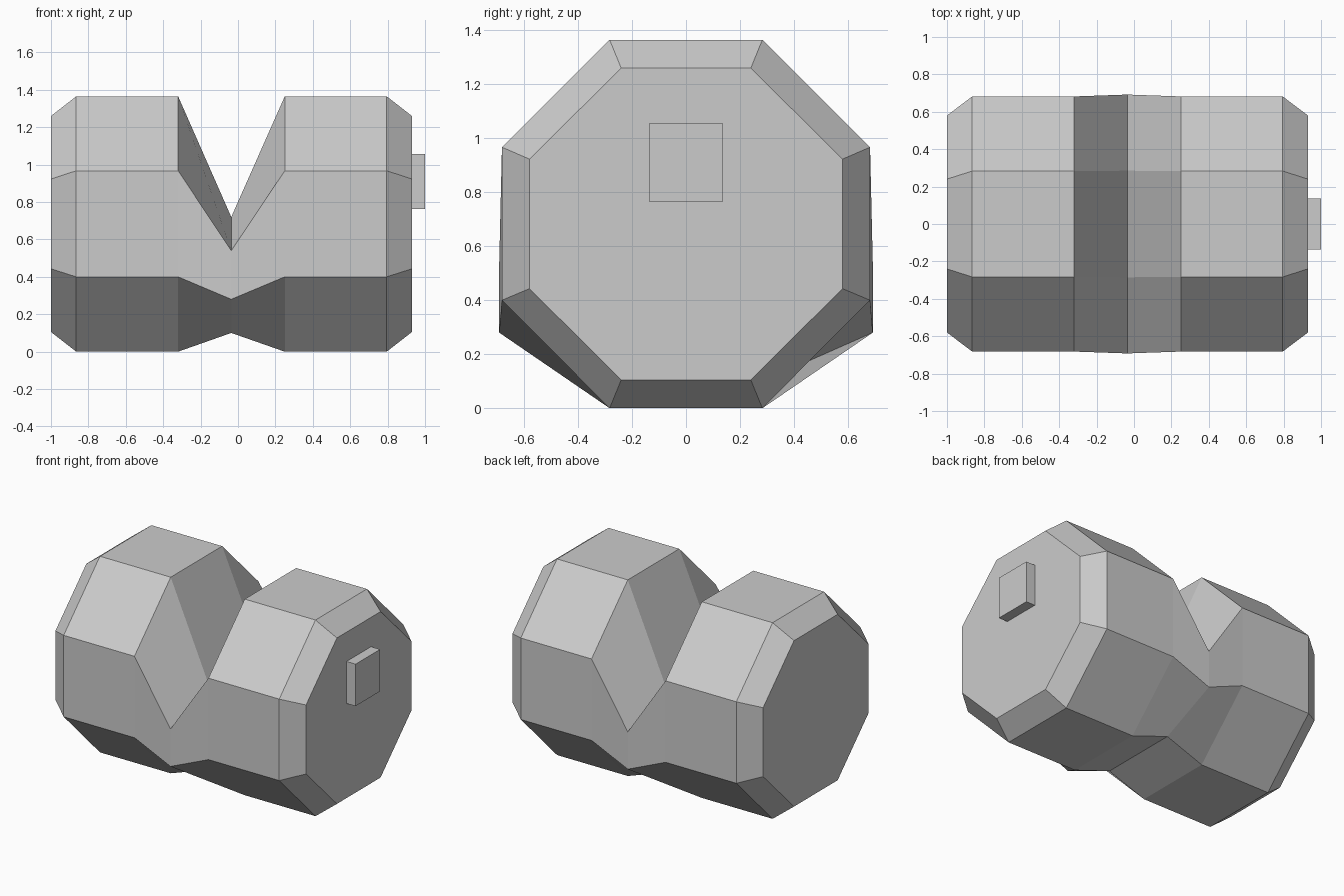
import bpy, bmesh

if "Cube" in bpy.data.objects:
    bpy.data.objects.remove(bpy.data.objects["Cube"])

grey = bpy.data.materials.new("light grey")
grey.diffuse_color = (0.6, 0.6, 0.6, 1)
grey.use_nodes = True
grey.node_tree.nodes["Principled BSDF"].inputs["Base Color"].default_value = grey.diffuse_color


def make_object(name, bm):
    mesh = bpy.data.meshes.new(name)
    bm.to_mesh(mesh)
    bm.free()
    mesh.materials.append(grey)
    obj = bpy.data.objects.new(name, mesh)
    bpy.context.collection.objects.link(obj)
    return obj


def octagon(x, inner, outer, z0, z1, z2, z3):
    """Eight-sided section at x: half widths, then heights from bottom to top."""
    return [(x, -outer, z1), (x, -inner, z0), (x, inner, z0), (x, outer, z1),
            (x, outer, z2), (x, inner, z3), (x, -inner, z3), (x, -outer, z2)]


END = (0.24, 0.58, 0.105, 0.443, 0.923, 1.26)
FULL = (0.283, 0.682, 0.0, 0.40, 0.967, 1.365)
WAIST = (0.285, 0.692, 0.10, 0.28, 0.54, 0.72)

# Body: bevelled drum with a deep notch in the middle
sections = [(-1.0, END), (-0.865, FULL), (-0.32, FULL), (-0.036, WAIST),
            (0.25, FULL), (0.795, FULL), (0.93, END)]
bm = bmesh.new()
rings = [[bm.verts.new(p) for p in octagon(x, *s)] for x, s in sections]
for a, b in zip(rings, rings[1:]):
    for i in range(8):
        j = (i + 1) % 8
        bm.faces.new((a[i], a[j], b[j], b[i]))
bm.faces.new(rings[0][::-1])
bm.faces.new(rings[-1])
make_object("notched_body", bm)

# Small square plate on the right end
bm = bmesh.new()
bmesh.ops.create_cube(bm, size=1)
for v in bm.verts:
    v.co = (0.96 + v.co.x * 0.08, v.co.y * 0.27, 0.91 + v.co.z * 0.292)
make_object("end_plate", bm)
